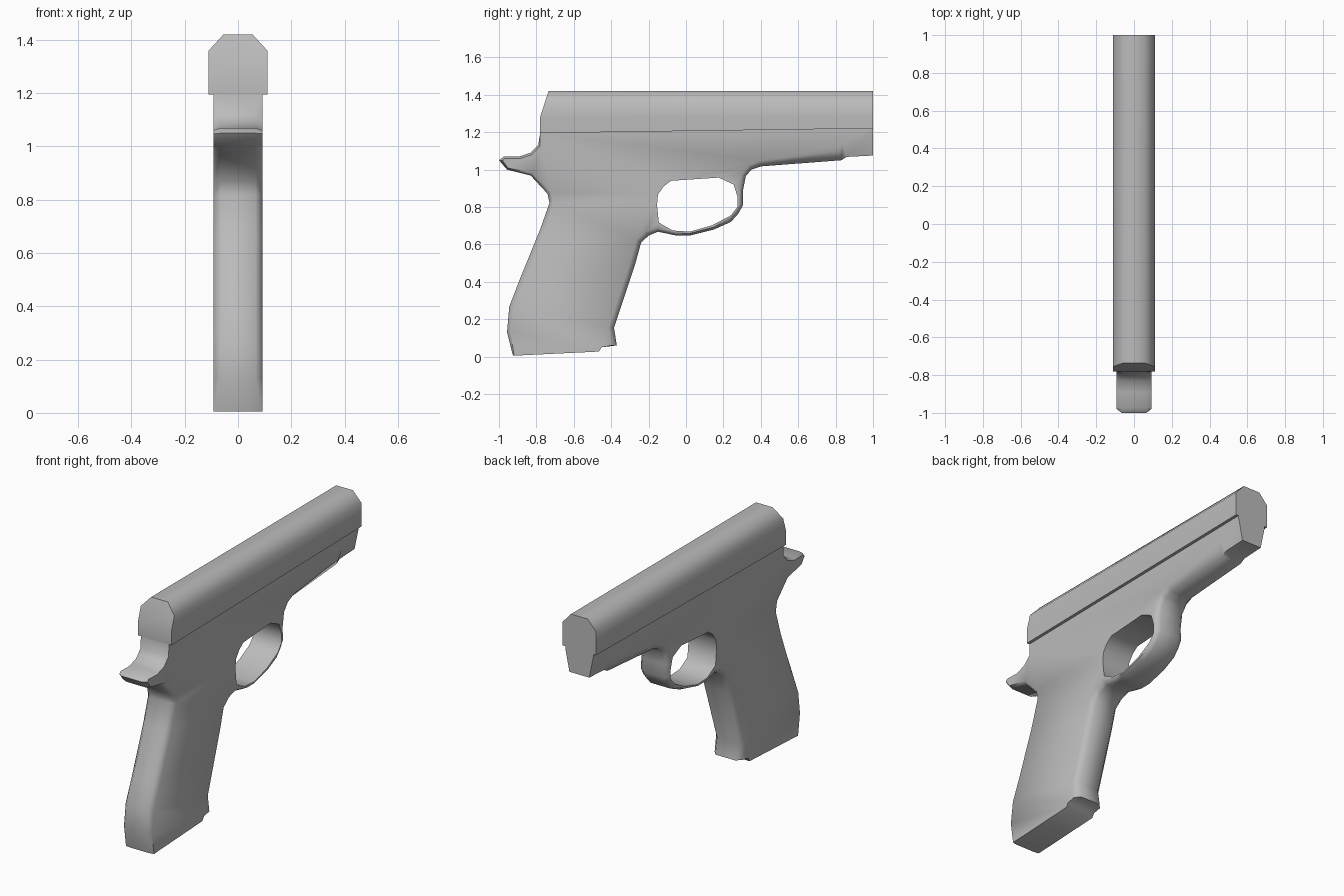
import bpy, bmesh, math
from mathutils import Vector

if "Cube" in bpy.data.objects:
    bpy.data.objects.remove(bpy.data.objects["Cube"])

gray = bpy.data.materials.new("plain gray")
gray.diffuse_color = (0.5, 0.5, 0.5, 1)
gray.use_nodes = True
gray.node_tree.nodes["Principled BSDF"].inputs["Base Color"].default_value = gray.diffuse_color


def finish(bm, name, angle):
    bmesh.ops.recalc_face_normals(bm, faces=bm.faces)
    me = bpy.data.meshes.new(name)
    bm.to_mesh(me)
    bm.free()
    me.materials.append(gray)
    ob = bpy.data.objects.new(name, me)
    bpy.context.collection.objects.link(ob)
    bpy.ops.object.select_all(action='DESELECT')
    ob.select_set(True)
    bpy.context.view_layer.objects.active = ob
    bpy.ops.object.shade_smooth_by_angle(angle=math.radians(angle))


def bridge(bm, a, b):
    n = len(a)
    for i in range(n):
        j = (i + 1) % n
        bm.faces.new((a[i], a[j], b[j], b[i]))


# Slide: chamfered section swept along y, with a slanted rear
half = [(0.11, 1.195), (0.11, 1.28), (0.11, 1.36), (0.055, 1.42)]
section = half + [(-x, z) for x, z in reversed(half)]
bm = bmesh.new()
rear = [bm.verts.new((x, -0.78 + max(0, z - 1.28) * 0.32, z)) for x, z in section]
front = [bm.verts.new((x, 1.0, 1.22 if z < 1.2 else z)) for x, z in section]
bridge(bm, rear, front)
bm.faces.new(front)
bm.faces.new((rear[0], rear[1], rear[6], rear[7]))
bm.faces.new(rear[1:7])
finish(bm, "slide", 50)

# Frame outline: (y, z, depth of the rounded edge), clockwise from the top rear
outline = [
    (-0.78, 1.195, 0), (1.0, 1.22, 0), (1.0, 1.075, 0.13),
    (0.86, 1.068, 0.07), (0.83, 1.05, 0.05), (0.40, 1.017, 0.03),
    (0.35, 1.0, 0.025), (0.32, 0.965, 0.022), (0.305, 0.89, 0.018),
    (0.305, 0.81, 0.016), (0.28, 0.765, 0.016), (0.24, 0.72, 0.016),
    (0.15, 0.68, 0.012), (0.02, 0.647, 0.012), (-0.05, 0.647, 0.012),
    (-0.15, 0.668, 0.018), (-0.20, 0.647, 0.025), (-0.24, 0.61, 0.03),
    (-0.27, 0.50, 0.03), (-0.385, 0.155, 0.03), (-0.37, 0.06, 0.03),
    (-0.45, 0.05, 0), (-0.465, 0.027, 0), (-0.925, 0.005, 0.006),
    (-0.957, 0.13, 0.02), (-0.945, 0.267, 0.025), (-0.89, 0.41, 0.03),
    (-0.78, 0.68, 0.025), (-0.73, 0.82, 0.02), (-0.74, 0.87, 0.02),
    (-0.83, 0.968, 0.015), (-0.957, 1.0, 0.01), (-1.0, 1.05, 0.02),
    (-0.973, 1.07, 0.01), (-0.89, 1.07, 0.012), (-0.83, 1.09, 0.012),
    (-0.79, 1.13, 0.01)]
# Opening inside the trigger guard
opening = [
    (-0.155, 0.81), (-0.15, 0.866), (-0.12, 0.91), (-0.08, 0.94),
    (0.175, 0.957), (0.255, 0.92), (0.275, 0.855), (0.275, 0.80),
    (0.24, 0.755), (0.14, 0.702), (0.02, 0.668), (-0.07, 0.674), (-0.145, 0.716)]

W, W_EDGE = 0.092, 0.065
pts = [Vector(p[:2]) for p in outline]
inner = []
for i, (y, z, d) in enumerate(outline):
    a = (pts[i] - pts[i - 1]).normalized()
    b = (pts[(i + 1) % len(pts)] - pts[i]).normalized()
    t = (a + b).normalized()
    inward = Vector((0, 1)) if y == 1.0 else Vector((t.y, -t.x))
    if y == -0.925 or z == 0.06:          # keep the grip base level
        inward = Vector((1 if y < -0.9 else -1, 0))
    inner.append(pts[i] + inward * d)

bm = bmesh.new()
edge_loops, holes = [], []
for s in (1, -1):
    side = [bm.verts.new((s * W, p.x, p.y)) for p in inner]
    rim = [bm.verts.new((s * (W_EDGE if d else W), y, z)) for y, z, d in outline]
    hole = [bm.verts.new((s * W, y, z)) for y, z in opening]
    # Flat side with the opening left out
    edges = [bm.edges.new((l[i - 1], l[i])) for l in (side, hole) for i in range(len(l))]
    bmesh.ops.triangle_fill(bm, edges=edges, use_beauty=True, normal=(s, 0, 0))
    bridge(bm, side, rim)
    edge_loops.append(rim)
    holes.append(hole)
bridge(bm, *edge_loops)
bridge(bm, *holes)
bmesh.ops.remove_doubles(bm, verts=bm.verts, dist=0.0005)
bmesh.ops.dissolve_degenerate(bm, edges=bm.edges, dist=0.0005)
finish(bm, "frame", 62)
